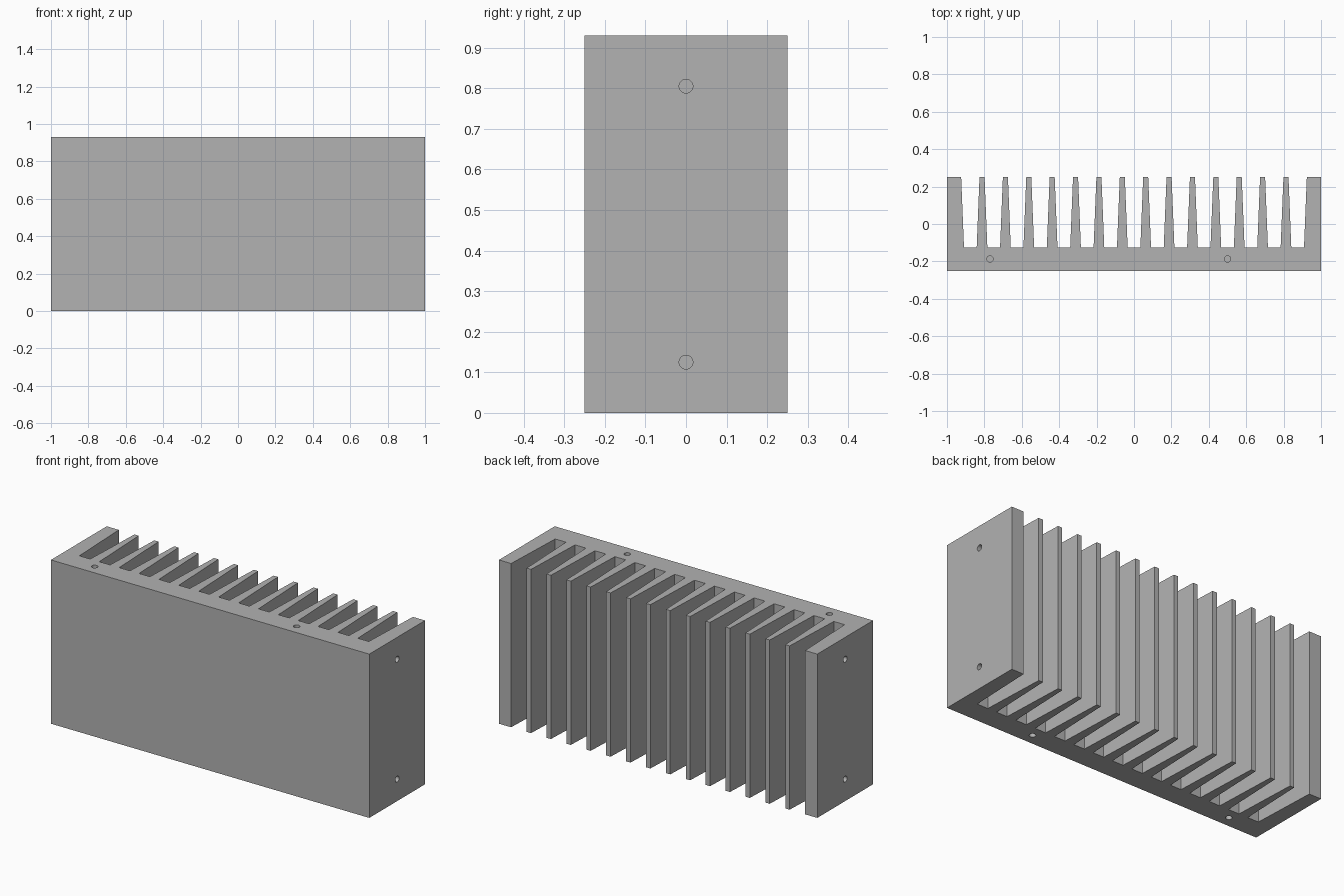
import bpy, bmesh, math
from mathutils import Vector

cube = bpy.data.objects.get("Cube")
if cube:
    bpy.data.objects.remove(cube, do_unlink=True)

HEIGHT = 0.93
HALF_DEPTH = 0.25
FLOOR_Y = -0.125        # bottom of the slots
SLOTS, PITCH = 15, 0.125
SLOT_TOP, SLOT_FLOOR = 0.049, 0.034   # half widths of a slot
HOLE_R = 0.017

# Bare metal
metal = bpy.data.materials.new("grey aluminium")
metal.use_nodes = True
grey = (0.445, 0.445, 0.445, 1)
metal.diffuse_color = grey
metal.node_tree.nodes["Principled BSDF"].inputs["Base Color"].default_value = grey


def new_object(name, bm):
    bmesh.ops.recalc_face_normals(bm, faces=bm.faces[:])
    mesh = bpy.data.meshes.new(name)
    bm.to_mesh(mesh)
    bm.free()
    mesh.materials.append(metal)
    obj = bpy.data.objects.new(name, mesh)
    bpy.context.collection.objects.link(obj)
    return obj


# Finned profile, extruded upwards
outline = [(1, HALF_DEPTH), (1, -HALF_DEPTH), (-1, -HALF_DEPTH), (-1, HALF_DEPTH)]
for i in range(SLOTS):
    x = (i - (SLOTS - 1) / 2) * PITCH
    outline += [(x - SLOT_TOP, HALF_DEPTH), (x - SLOT_FLOOR, FLOOR_Y),
                (x + SLOT_FLOOR, FLOOR_Y), (x + SLOT_TOP, HALF_DEPTH)]
bm = bmesh.new()
face = bm.faces.new([bm.verts.new((x, y, 0)) for x, y in outline])
extruded = bmesh.ops.extrude_face_region(bm, geom=[face])["geom"]
bmesh.ops.translate(bm, vec=(0, 0, HEIGHT),
                    verts=[v for v in extruded if isinstance(v, bmesh.types.BMVert)])
heat_sink = new_object("heat_sink", bm)

# Blind screw holes: top and bottom of the base, and both end walls
holes = bmesh.new()


def add_hole(centre, axis, depth):
    axis = Vector(axis)
    matrix = axis.to_track_quat("Z", "Y").to_matrix().to_4x4()
    matrix.translation = Vector(centre)
    bmesh.ops.create_cone(holes, cap_ends=True, segments=32, radius1=HOLE_R,
                          radius2=HOLE_R, depth=2 * depth, matrix=matrix)


for x in (-0.77, 0.5):
    for z in (0, HEIGHT):
        add_hole((x, -0.187, z), (0, 0, 1), 0.12)
for x in (-1, 1):
    for z in (0.125, 0.805):
        add_hole((x, 0, z), (1, 0, 0), 0.06)
cutter = new_object("hole_cutter", holes)
cutter.hide_render = True

# Cut the holes, then discard the cutter
cut = heat_sink.modifiers.new("screw holes", "BOOLEAN")
cut.operation = "DIFFERENCE"
cut.solver = "EXACT"
cut.object = cutter
bpy.ops.object.select_all(action="DESELECT")
bpy.context.view_layer.objects.active = heat_sink
heat_sink.select_set(True)
bpy.ops.object.modifier_apply(modifier=cut.name)
bpy.data.objects.remove(cutter, do_unlink=True)

# Round bores, crisp edges elsewhere
bpy.ops.object.shade_smooth_by_angle(angle=math.radians(30))
